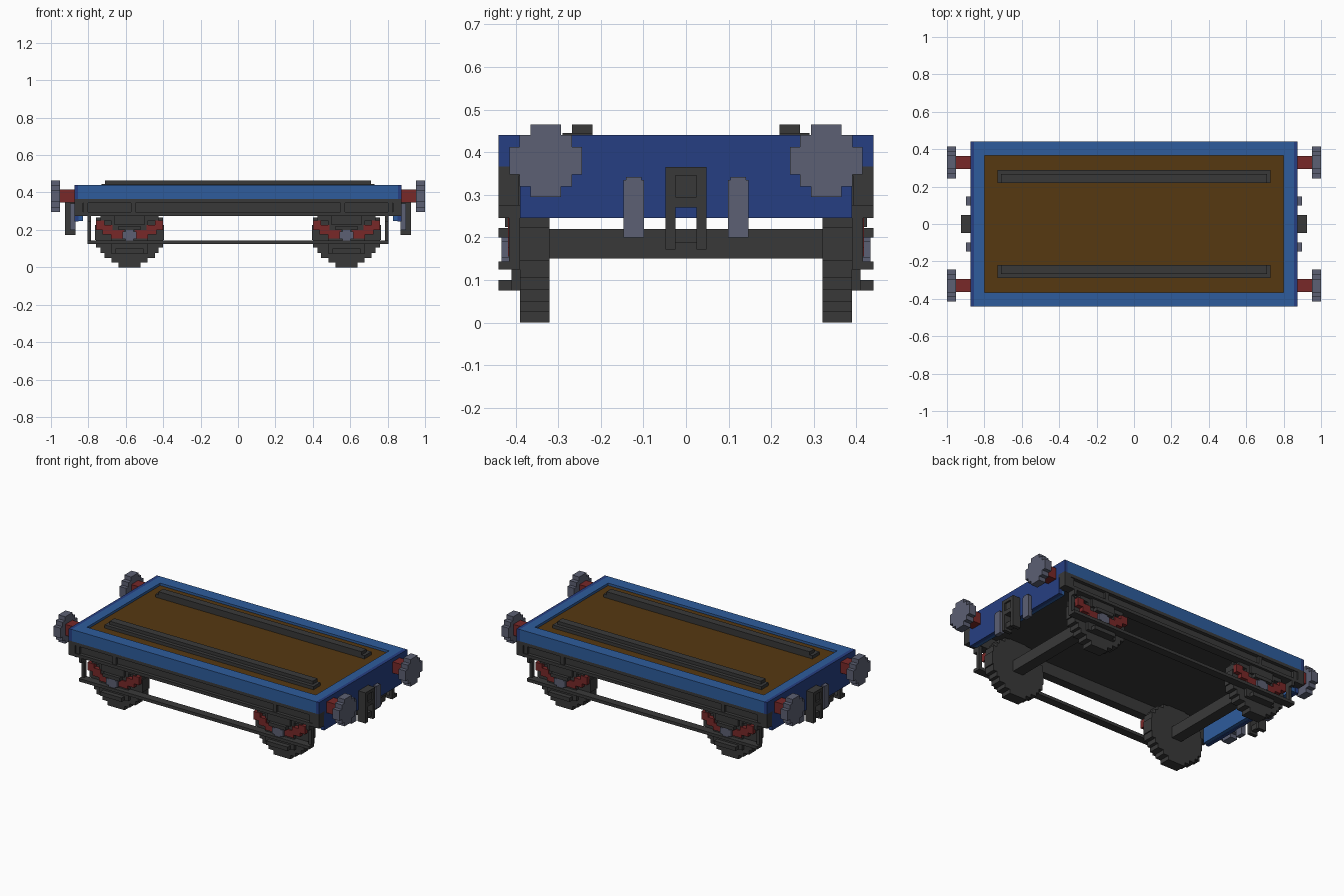
import bpy, bmesh

cube = bpy.data.objects.get("Cube")
if cube:
    bpy.data.objects.remove(cube)


def material(name, rgb):
    m = bpy.data.materials.new(name)
    lin = [((c / 255 + 0.055) / 1.055) ** 2.4 for c in rgb] + [1]
    m.diffuse_color = lin
    m.use_nodes = True
    m.node_tree.nodes["Principled BSDF"].inputs["Base Color"].default_value = lin
    return m


BLUE = material("frame blue", (46, 92, 156))
NAVY = material("end navy", (38, 63, 130))
BROWN = material("deck brown", (86, 56, 17))
DARK = material("dark iron", (57, 57, 57))
GREY = material("steel grey", (92, 96, 115))
RED = material("dull red", (120, 40, 40))


def finish(name, bm, mat):
    bmesh.ops.recalc_face_normals(bm, faces=bm.faces)
    me = bpy.data.meshes.new(name)
    bm.to_mesh(me)
    bm.free()
    me.materials.append(mat)
    ob = bpy.data.objects.new(name, me)
    bpy.context.scene.collection.objects.link(ob)


def boxes(name, mat, *spans, sx=1, sy=1, dx=0):
    """Boxes given as (x0, x1, y0, y1, z0, z1), mirrored by sx, sy and shifted by dx."""
    bm = bmesh.new()
    for x0, x1, y0, y1, z0, z1 in spans:
        for v in bmesh.ops.create_cube(bm, size=1)["verts"]:
            v.co.x = (x1 if v.co.x > 0 else x0) * sx + dx
            v.co.y = (y1 if v.co.y > 0 else y0) * sy
            v.co.z = z1 if v.co.z > 0 else z0
    finish(name, bm, mat)


def stepped_disc(name, mat, steps, centre, thick, axis):
    """Stair-stepped disc; steps are (half width, half height), widest first."""
    quarter = []
    low = 0
    for w, h in steps:
        quarter += [(w, low), (w, h)]
        low = h
    quarter = quarter[1:]
    outline = quarter + [(-w, h) for w, h in reversed(quarter)]
    outline += [(-w, -h) for w, h in quarter] + [(w, -h) for w, h in reversed(quarter)]
    cx, cy, cz = centre
    bm = bmesh.new()
    if axis == "x":
        ring = [bm.verts.new((cx - thick / 2, cy + u, cz + v)) for u, v in outline]
        push = (thick, 0, 0)
    else:
        ring = [bm.verts.new((cx + u, cy - thick / 2, cz + v)) for u, v in outline]
        push = (0, thick, 0)
    face = bm.faces.new(ring)
    new = bmesh.ops.extrude_face_region(bm, geom=[face])["geom"]
    bmesh.ops.translate(bm, vec=push, verts=[g for g in new if isinstance(g, bmesh.types.BMVert)])
    finish(name, bm, mat)


# Deck, rim and floor
boxes("deck", BROWN, (-.8, .8, -.365, .365, .37, .425))
boxes("floor_underside", DARK, (-.83, .83, -.39, .39, .35, .37))
boxes("rim", BLUE,
      (-.855, .855, .365, .44, .365, .44), (-.855, .855, -.44, -.365, .365, .44),
      (.8, .855, -.365, .365, .365, .44), (-.855, -.8, -.365, .365, .365, .44))

WHEEL = [(.185, .04), (.178, .08), (.155, .108), (.135, .135), (.095, .16), (.06, .185)]
BUFFER = [(.085, .032), (.062, .06), (.036, .085)]

# Both long sides
for sy, side in ((-1, "right"), (1, "left")):
    boxes(f"{side}_deck_rail", DARK,
          (-.73, .73, .22, .29, .42, .445), (-.71, .71, .22, .267, .445, .465), sy=sy)

    # Channel-shaped sole bar with ribs
    ribs = [(x - .012, x + .012, .41, .435, .28, .36) for x in (-.815, -.56, .56, .815)]
    boxes(f"{side}_sole_bar", DARK,
          (-.85, .85, .385, .418, .275, .366),
          (-.875, .875, .385, .44, .345, .366),
          (-.83, .83, .385, .44, .275, .295),
          (-.875, -.83, .392, .44, .275, .366), (.83, .875, .392, .44, .275, .366), *ribs, sy=sy)

    # Tie bar and its hangers
    boxes(f"{side}_tie_bar", DARK,
          (-.805, .805, .39, .44, .125, .144),
          (-.805, -.785, .39, .415, .125, .28), (.785, .805, .39, .415, .125, .28),
          (-.805, -.785, .39, .44, .245, .28), (.785, .805, .39, .44, .245, .28), sy=sy)

    for cx, end in ((-.58, "rear"), (.58, "lead")):
        stepped_disc(f"{side}_{end}_wheel", DARK, WHEEL, (cx, sy * .355, .185), .07, "y")
        boxes(f"{side}_{end}_axle_guard", DARK,
              (-.1, .1, .385, .41, .075, .28), (-.155, .155, .385, .41, .25, .28),
              (-.08, .08, .39, .425, .225, .28), (-.06, .06, .39, .44, .2, .222),
              (-.075, .075, .39, .44, .075, .1), sy=sy, dx=cx)
        # Leaf spring stepping up to its ends
        leaves = []
        for s in (-1, 1):
            for a, b, z0, z1 in ((.03, .1, .155, .2), (.09, .145, .175, .225), (.135, .18, .2, .25)):
                leaves.append((min(s * a, s * b), max(s * a, s * b), .39, .418, z0, z1))
        boxes(f"{side}_{end}_spring", RED, *leaves, sy=sy, dx=cx)
        stepped_disc(f"{side}_{end}_axle_box", GREY, [(.038, .02), (.022, .038)],
                     (cx, sy * .41, .172), .046, "y")

# Axles
for cx, end in ((-.58, "rear"), (.58, "lead")):
    boxes(f"{end}_axle", DARK, (-.035, .035, -.33, .33, .15, .22), dx=cx)

# Both ends
for sx, end in ((-1, "rear"), (1, "lead")):
    boxes(f"{end}_end_plate", NAVY,
          (.853, .875, -.39, .39, .245, .37), (.853, .875, -.44, .44, .365, .44), sx=sx)
    boxes(f"{end}_inner_beam", BLUE, (.83, .855, -.385, .385, .248, .368), sx=sx)
    # Coupling frame with open slot
    boxes(f"{end}_coupling", DARK,
          (.87, .925, -.048, -.025, .172, .365), (.87, .925, .025, .048, .172, .365),
          (.87, .915, -.025, .025, .295, .345), (.87, .925, -.025, .025, .345, .365),
          (.87, .925, -.025, .025, .27, .295), (.88, .915, -.025, .025, .187, .22), sx=sx)
    for sy, side in ((-1, "right"), (1, "left")):
        boxes(f"{end}_{side}_hose", GREY,
              (.87, .897, .098, .147, .2, .335), (.87, .897, .104, .141, .335, .342), sx=sx, sy=sy)
        boxes(f"{end}_{side}_buffer_shank", RED, (.87, .955, .294, .364, .347, .417), sx=sx, sy=sy)
        stepped_disc(f"{end}_{side}_buffer_head", GREY, BUFFER,
                     (sx * .976, sy * .329, .38), .048, "x")
